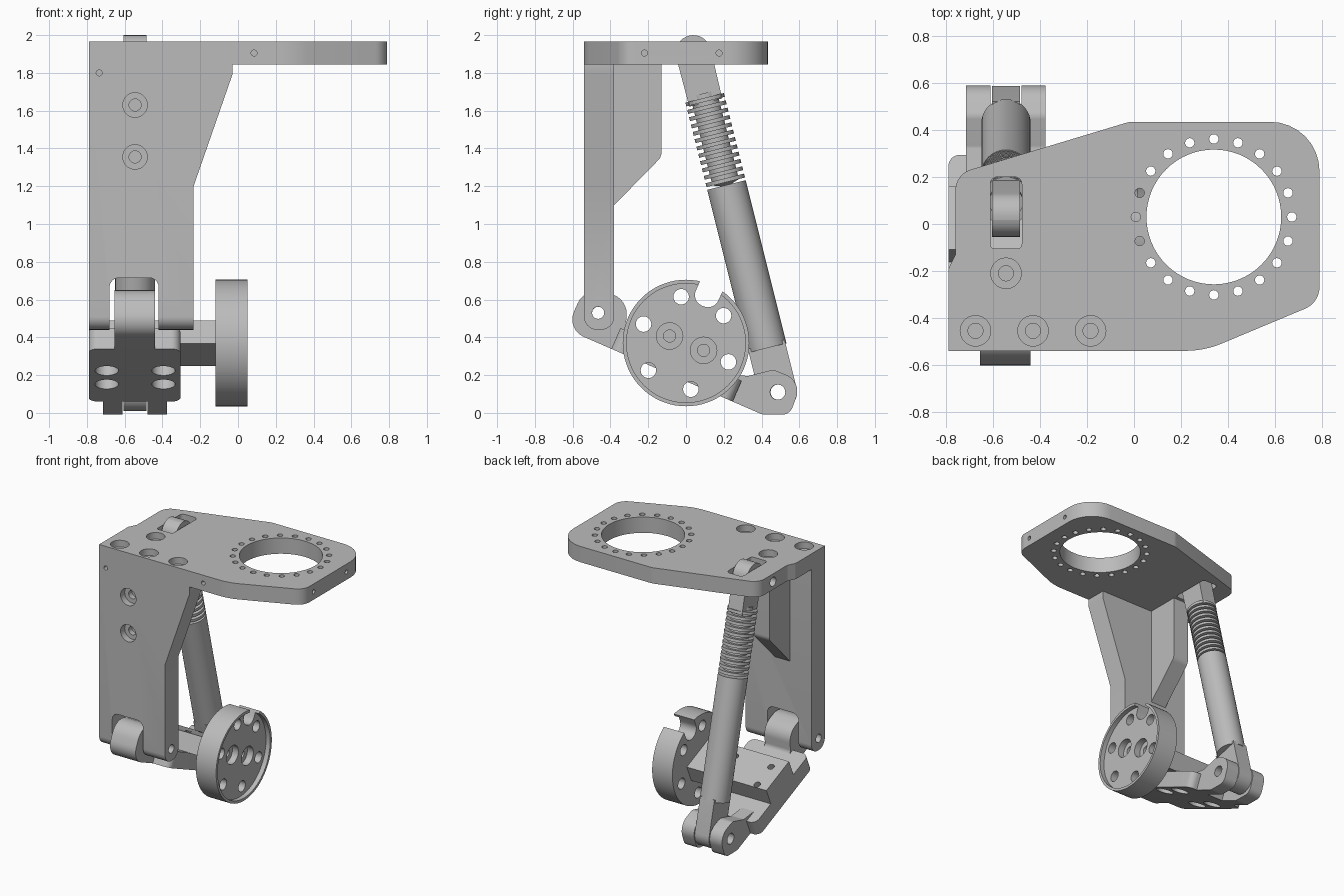
import bpy, bmesh, math
from mathutils import Matrix, Vector

if "Cube" in bpy.data.objects:
    bpy.data.objects.remove(bpy.data.objects["Cube"], do_unlink=True)

grey = bpy.data.materials.new("machined grey")
grey.use_nodes = True
grey.diffuse_color = (0.5, 0.5, 0.5, 1)
grey.node_tree.nodes["Principled BSDF"].inputs["Base Color"].default_value = (0.5, 0.5, 0.5, 1)

# Maps (a, b, depth) to space for an extrusion along each axis
AXES = {"X": lambda a, b, d: (d, a, b),
        "Y": lambda a, b, d: (a, d, b),
        "Z": lambda a, b, d: (a, b, d)}


def outline(points, steps=8):
    """Polygon whose points may carry a third value, the corner radius."""
    result = []
    for i, p in enumerate(points):
        here = Vector(p[:2])
        if len(p) == 2:
            result.append(here)
            continue
        to_prev = (Vector(points[i - 1][:2]) - here).normalized()
        to_next = (Vector(points[(i + 1) % len(points)][:2]) - here).normalized()
        half = to_prev.angle(to_next) / 2
        centre = here + (to_prev + to_next).normalized() * p[2] / math.sin(half)
        reach = p[2] / math.tan(half)
        start = (here + to_prev * reach - centre).normalized()
        end = (here + to_next * reach - centre).normalized()
        result += [centre + start.slerp(end, k / steps).normalized() * p[2] for k in range(steps + 1)]
    return result


def prism(name, points, axis, low, high):
    bm = bmesh.new()
    place = AXES[axis]
    base = bm.faces.new([bm.verts.new(place(p[0], p[1], low)) for p in outline(points)])
    top = bmesh.ops.extrude_face_region(bm, geom=[base])
    shift = Vector(place(0, 0, high - low))
    bmesh.ops.translate(bm, vec=shift, verts=[v for v in top["geom"] if isinstance(v, bmesh.types.BMVert)])
    bmesh.ops.recalc_face_normals(bm, faces=bm.faces)
    return to_object(name, bm)


def to_object(name, bm):
    mesh = bpy.data.meshes.new(name)
    bm.to_mesh(mesh)
    bm.free()
    mesh.materials.append(grey)
    ob = bpy.data.objects.new(name, mesh)
    bpy.context.collection.objects.link(ob)
    return ob


def box(name, a0, a1, b0, b1, axis, low, high):
    return prism(name, [(a0, b0), (a1, b0), (a1, b1), (a0, b1)], axis, low, high)


def rod(a, b, radius, axis, low, high, name="cutter", sides=32):
    ring = [(a + radius * math.cos(math.tau * k / sides),
             b + radius * math.sin(math.tau * k / sides)) for k in range(sides)]
    return prism(name, ring, axis, low, high)


def screw_seat(a, b, axis, face, inward, radius=0.065):
    """Counterbore with a smaller blind hole at its bottom."""
    return [rod(a, b, r, axis, *sorted((face - inward * 0.02, face + inward * d)))
            for r, d in ((radius, 0.05), (0.032, 0.09))]


def cut(ob, cutters):
    for c in cutters:
        mod = ob.modifiers.new("cut", "BOOLEAN")
        mod.operation, mod.solver, mod.object = "DIFFERENCE", "EXACT", c
    bpy.context.view_layer.update()
    graph = bpy.context.evaluated_depsgraph_get()
    mesh = bpy.data.meshes.new_from_object(ob.evaluated_get(graph))
    ob.modifiers.clear()
    ob.data = mesh
    for c in cutters:
        bpy.data.objects.remove(c, do_unlink=True)


def lathe(name, profile, sides=40):
    bm = bmesh.new()
    verts = [bm.verts.new((r, 0, h)) for r, h in profile]
    edges = [bm.edges.new(pair) for pair in zip(verts, verts[1:])]
    bmesh.ops.spin(bm, geom=verts + edges, axis=(0, 0, 1), cent=(0, 0, 0),
                   angle=math.tau, steps=sides, use_merge=True)
    bmesh.ops.remove_doubles(bm, verts=bm.verts, dist=0.0001)
    bmesh.ops.recalc_face_normals(bm, faces=bm.faces)
    return to_object(name, bm)


MID = -0.545  # x of the strut and hinge plane

# Top plate with large opening and ring of small holes
plate = prism("top_plate", [(-0.79, -0.54), (0.30, -0.54, 0.4), (0.79, -0.335, 0.1), (0.79, 0.435, 0.21),
                            (-0.02, 0.435, 0.1), (-0.76, 0.212, 0.09), (-0.76, -0.13, 0.03),
                            (-0.79, -0.19, 0.03)], "Z", 1.845, 1.965)
holes = [rod(0.34, 0.03, 0.287, "Z", 1.8, 2, sides=64)]
for k in range(20):
    a = math.tau * k / 20
    holes.append(rod(0.34 + 0.332 * math.cos(a), 0.03 + 0.332 * math.sin(a), 0.02, "Z", 1.8, 2, sides=16))
holes.append(prism("cutter", [(-0.612, -0.105, 0.02), (-0.478, -0.105, 0.02), (-0.478, 0.2, 0.03),
                              (-0.612, 0.2, 0.03)], "Z", 1.8, 2))
for x, y in ((-0.675, -0.455), (-0.43, -0.455), (-0.185, -0.455), (MID, -0.21)):
    holes += screw_seat(x, y, "Z", 1.965, -1)
holes.append(rod(0.085, 1.905, 0.016, "Y", -0.6, -0.48, sides=16))
holes += [rod(y, 1.905, 0.016, "X", 0.7, 0.85, sides=16) for y in (-0.22, 0.175)]
holes.append(rod(0.04, 1.905, 0.035, "X", -0.85, -0.55))
cut(plate, holes)

# Upright bracket with hinge notch and rounded feet
bracket = prism("upright_bracket", [(-0.79, 0.44), (-0.68, 0.44), (-0.68, 0.715, 0.05), (-0.42, 0.715, 0.05),
                                    (-0.42, 0.44), (-0.235, 0.44), (-0.235, 1.2), (-0.03, 1.79),
                                    (-0.03, 1.845), (-0.79, 1.845)], "Y", -0.54, -0.38)
bm = bmesh.new()
bm.from_mesh(bracket.data)
feet = [e for e in bm.edges if all(v.co.z < 0.45 for v in e.verts)
        and abs(e.verts[0].co.y - e.verts[1].co.y) < 0.001]
bmesh.ops.bevel(bm, geom=feet, offset=0.07, segments=8, profile=0.5, affect="EDGES")
bm.to_mesh(bracket.data)
bm.free()
seats = [s for z in (1.63, 1.355) for s in screw_seat(MID, z, "Y", -0.54, 1)]
cut(bracket, seats + [rod(-0.735, 1.8, 0.016, "Y", -0.6, -0.48, sides=16),
                      rod(-0.465, 0.53, 0.032, "X", -0.9, 0)])

# Stiffening rib behind the bracket
prism("bracket_rib", [(-0.38, 1.1), (-0.13, 1.355, 0.06), (-0.13, 1.85), (-0.38, 1.85)], "X",
      MID - 0.065, MID + 0.065)

# Swing link, made level and then tilted about the wheel centre
TILT = Matrix.Translation((0, 0, 0.37)) @ Matrix.Rotation(math.radians(-23.5), 4, "X")
BOTTOM = -0.186
slab = prism("link_slab", [(-0.79, -0.35, 0.05), (-0.305, -0.35, 0.05), (-0.305, 0.35, 0.05),
                           (-0.79, 0.35, 0.05)], "Z", BOTTOM, -0.066)
bar = box("link_bar", -0.79, -0.115, -0.148, 0.148, "Z", -0.068, 0.066)
for part in (slab, bar):
    bolt_spots = [(x, u) for x in (-0.695, -0.395) for u in (-0.06, 0.12)]
    cutters = [rod(x, u, 0.024, "Z", -0.3, 0.2, sides=20) for x, u in bolt_spots]
    if part == slab:
        cutters += [rod(x, u, 0.062, "Z", -0.3, -0.09) for x, u in bolt_spots]
    cut(part, cutters)

eye = prism("hinge_eye", [(-0.61, BOTTOM, 0.1), (-0.61, 0.081, 0.12), (-0.37, 0.081, 0.11), (-0.32, -0.07, 0.04),
                          (-0.2, -0.07), (-0.2, BOTTOM)], "X", -0.655, -0.44)
cut(eye, [rod(-0.49, -0.039, 0.032, "X", -0.9, 0)])
link = [slab, bar, eye]
for side, x0 in (("right", -0.715), ("left", -0.48)):
    fork = prism("fork_arm_" + side, [(0.25, BOTTOM), (0.52, BOTTOM, 0.06), (0.655, -0.13, 0.06),
                                      (0.645, 0.06, 0.095), (0.48, 0.055, 0.05), (0.37, -0.03, 0.04),
                                      (0.25, -0.066)], "X", x0, x0 + 0.104)
    cut(fork, [rod(0.549, -0.045, 0.04, "X", -0.9, 0)])
    link.append(fork)
for part in link:
    part.matrix_world = TILT

# Wheel with shallow dish, ring of holes and open slot
wheel = rod(0, 0.37, 0.335, "X", -0.12, 0.05, "wheel", 72)
cutters = [rod(0, 0.37, 0.315, "X", 0.015, 0.1, sides=72)]
for k in range(6):
    a = math.radians(36 + 60 * k)
    cutters.append(rod(0.246 * math.cos(a), 0.37 + 0.246 * math.sin(a), 0.041, "X", -0.2, 0.1))
slot = prism("cutter", [(0.215, -0.065, 0.06), (0.5, -0.065), (0.5, 0.065), (0.215, 0.065, 0.06)], "X", -0.2, 0.1)
slot.matrix_world = Matrix.Translation((0, 0, 0.37)) @ Matrix.Rotation(math.radians(66), 4, "X")
cutters.append(slot)
for y, z in ((-0.087, 0.407), (0.093, 0.331)):
    cutters += screw_seat(y, z, "X", 0.015, -1, 0.07)
cut(wheel, cutters)

# Strut, made upright from its lower pin and then leaned back
LEAN = Matrix.Translation((MID, 0.488, 0.11)) @ Matrix.Rotation(math.atan(0.25), 4, "X")
barrel = lathe("strut_barrel", [(0, 0.24), (0.105, 0.24), (0.105, 1.13), (0, 1.13)])
profile = [(0, 1.12)]
for k in range(12):
    h = 1.145 + 0.04 * k
    profile += [(0.072, h), (0.105, h), (0.105, h + 0.021), (0.072, h + 0.021)]
spring = lathe("strut_spring", profile + [(0.072, 1.63), (0, 1.63)])
foot = prism("strut_foot", [(-0.1, 0.26), (-0.1, -0.1, 0.099), (0.1, -0.1, 0.099), (0.1, 0.26)], "X", -0.06, 0.06)
head = prism("strut_head", [(-0.09, 1.58), (0.09, 1.58), (0.095, 1.945, 0.094), (-0.095, 1.945, 0.094)],
             "X", -0.06, 0.06)
cut(foot, [rod(0, 0, 0.04, "X", -0.2, 0.2)])
for part in (barrel, spring, foot, head):
    part.matrix_world = LEAN

# Smooth curved walls, keep machined edges sharp
bpy.ops.object.select_all(action="DESELECT")
for ob in bpy.context.collection.objects:
    if ob.type == "MESH" and ob.data.materials and ob.data.materials[0] == grey:
        ob.select_set(True)
        bpy.context.view_layer.objects.active = ob
bpy.ops.object.shade_smooth_by_angle(angle=math.radians(30))
